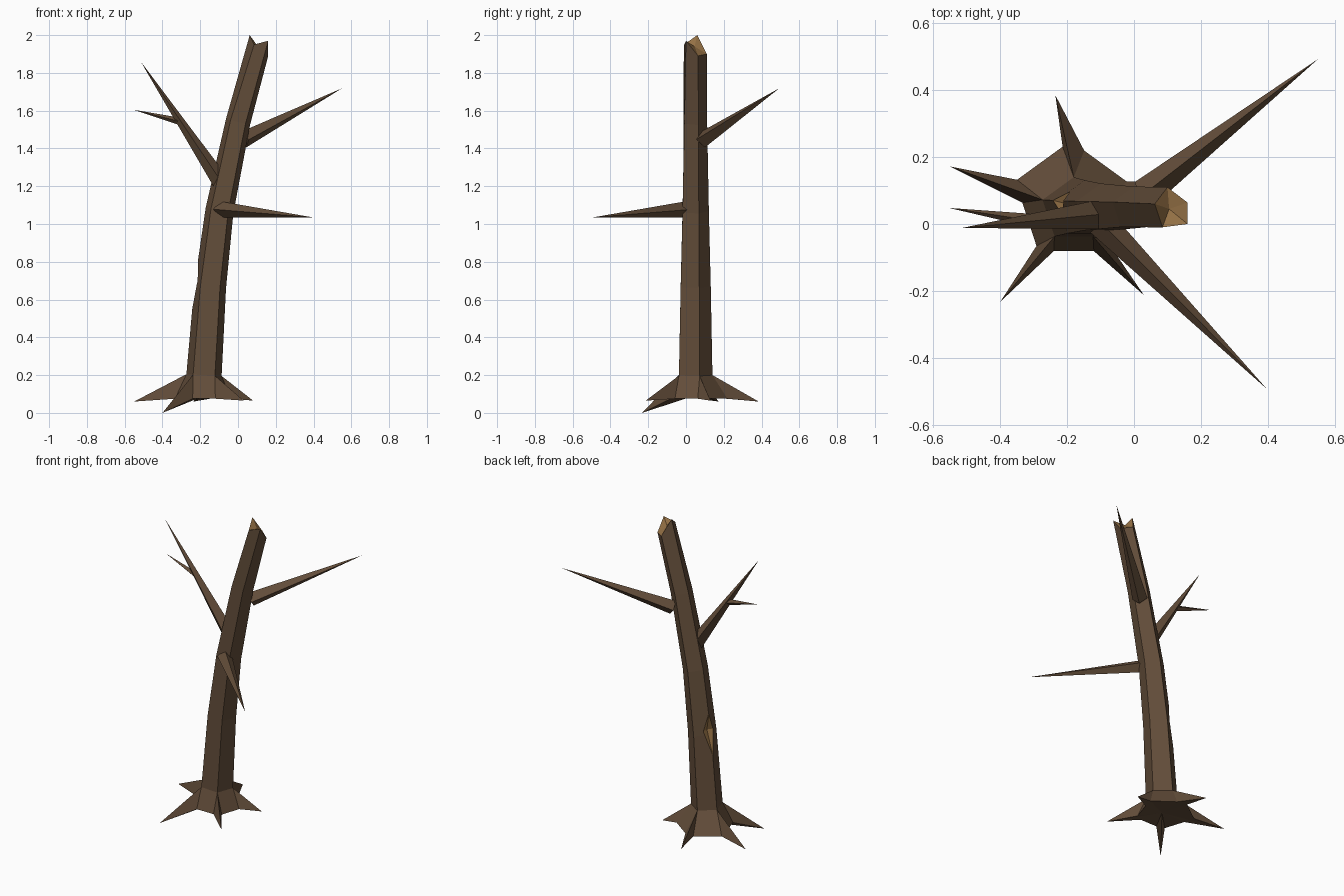
import bpy, bmesh
from math import sin, cos, radians
from mathutils import Vector

if "Cube" in bpy.data.objects:
    bpy.data.objects.remove(bpy.data.objects["Cube"])

def material(name, rgb):
    m = bpy.data.materials.new(name)
    m.diffuse_color = (*rgb, 1)
    m.use_nodes = True
    m.node_tree.nodes["Principled BSDF"].inputs["Base Color"].default_value = m.diffuse_color
    return m

bark = material("bark", (0.125, 0.075, 0.042))
wood = material("bare_wood", (0.30, 0.165, 0.06))

def finish(name, bm, mats):
    bmesh.ops.recalc_face_normals(bm, faces=bm.faces)
    me = bpy.data.meshes.new(name)
    bm.to_mesh(me)
    bm.free()
    for m in mats:
        me.materials.append(m)
    ob = bpy.data.objects.new(name, me)
    bpy.context.collection.objects.link(ob)
    return ob

ANGLES = [234, 306, 18, 90, 162]   # five-sided trunk, flat face to the front

def polar(c, r, deg, z):
    return Vector((c[0] + r * cos(radians(deg)), c[1] + r * sin(radians(deg)), z))

# Trunk: leaning stack of pentagons
bm = bmesh.new()
sections = [(-0.18, 0.042, 0.20, 0.098, 0.05), (-0.147, 0.043, 0.67, 0.088, 0.1),
            (-0.098, 0.044, 1.07, 0.077, 0.2), (0.0, 0.045, 1.54, 0.067, 0.25)]
rings = []
for x, y, z, r, tilt in sections:
    ring = []
    for a in ANGLES:
        p = polar((x, y), r, a, z)
        p.z -= tilt * (p.x - x)
        ring.append(bm.verts.new(p))
    rings.append(ring)

# Broken, jagged top
jagged = [(0.085, -0.01, 1.95), (0.16, 0.0, 1.97), (0.16, 0.064, 1.89),
          (0.10, 0.11, 1.90), (0.062, 0.06, 2.0)]
rings.append([bm.verts.new(p) for p in jagged])
for lo, hi in zip(rings, rings[1:]):
    for i in range(5):
        j = (i + 1) % 5
        bm.faces.new((lo[i], lo[j], hi[j], hi[i]))
core = bm.verts.new((0.105, 0.045, 1.94))
for i in range(5):
    f = bm.faces.new((rings[-1][i], rings[-1][(i + 1) % 5], core))
    f.material_index = 1

# Roots: flared foot with a spike at each corner
centre = (-0.18, 0.042)
tips = [(-0.40, -0.233, 0.0), (0.03, -0.213, 0.065), (0.08, 0.13, 0.065),
        (-0.235, 0.385, 0.06), (-0.55, 0.172, 0.06)]
face_r = [0.137, 0.145, 0.18, 0.192, 0.155]   # foot radius under each trunk face
tip_v = [bm.verts.new(t) for t in tips]
after = [bm.verts.new(polar(centre, face_r[i], ANGLES[i] + 10, 0.075)) for i in range(5)]
before = [bm.verts.new(polar(centre, face_r[i - 1], ANGLES[i] - 10, 0.075)) for i in range(5)]
under = bm.verts.new((*centre, 0.09))
for i in range(5):
    j = (i + 1) % 5
    top = rings[0]
    bm.faces.new((top[i], after[i], before[j], top[j]))
    bm.faces.new((top[i], before[i], tip_v[i]))
    bm.faces.new((top[i], tip_v[i], after[i]))
    bm.faces.new((under, before[i], tip_v[i]))
    bm.faces.new((under, tip_v[i], after[i]))
    bm.faces.new((under, after[i], before[j]))
trunk = finish("trunk", bm, [bark, wood])

# Chipped scar on the left corner, cut with a stretched diamond
bm = bmesh.new()
out = Vector((cos(radians(162)), sin(radians(162)), 0))
side = Vector((-out.y, out.x, 0))
mid = Vector((-0.145, 0.043, 0.70)) + out * 0.090
lean = Vector((0.012, 0, 0.15))
ends = [mid + lean, mid - lean]
girdle = [mid + out * 0.06, mid + side * 0.085 - out * 0.012,
          mid - out * 0.042, mid - side * 0.085 - out * 0.012]
ev = [bm.verts.new(p) for p in ends]
gv = [bm.verts.new(p) for p in girdle]
for e in ev:
    for i in range(4):
        bm.faces.new((e, gv[i], gv[(i + 1) % 4]))
cutter = finish("scar_cutter", bm, [wood])
cutter.hide_render = True
cut = trunk.modifiers.new("scar", 'BOOLEAN')
cut.operation = 'DIFFERENCE'
cut.object = cutter
cut.solver = 'EXACT'
cut.material_mode = 'TRANSFER'
bpy.context.view_layer.objects.active = trunk
trunk.select_set(True)
bpy.ops.object.modifier_apply(modifier=cut.name)
bpy.data.objects.remove(cutter)

# Branches: four-sided spikes
def branch(name, base, tip, r):
    base, tip = Vector(base), Vector(tip)
    d = (tip - base).normalized()
    u = d.cross(Vector((0, 0, 1))).normalized()
    v = u.cross(d)
    bm = bmesh.new()
    ring = [bm.verts.new(base + u * r * cos(radians(a)) + v * r * sin(radians(a)))
            for a in (0, 90, 180, 270)]
    point = bm.verts.new(tip)
    for i in range(4):
        bm.faces.new((ring[i], ring[(i + 1) % 4], point))
    bm.faces.new(ring)
    return finish(name, bm, [bark])

branch("right_branch", (0.03, 0.09, 1.447), (0.55, 0.493, 1.718), 0.045)
branch("front_branch", (-0.10, 0.005, 1.078), (0.397, -0.493, 1.035), 0.043)
branch("left_branch", (-0.09, 0.03, 1.22), (-0.515, -0.012, 1.86), 0.045)
branch("left_twig", (-0.315, 0.012, 1.545), (-0.553, 0.048, 1.605), 0.019)
